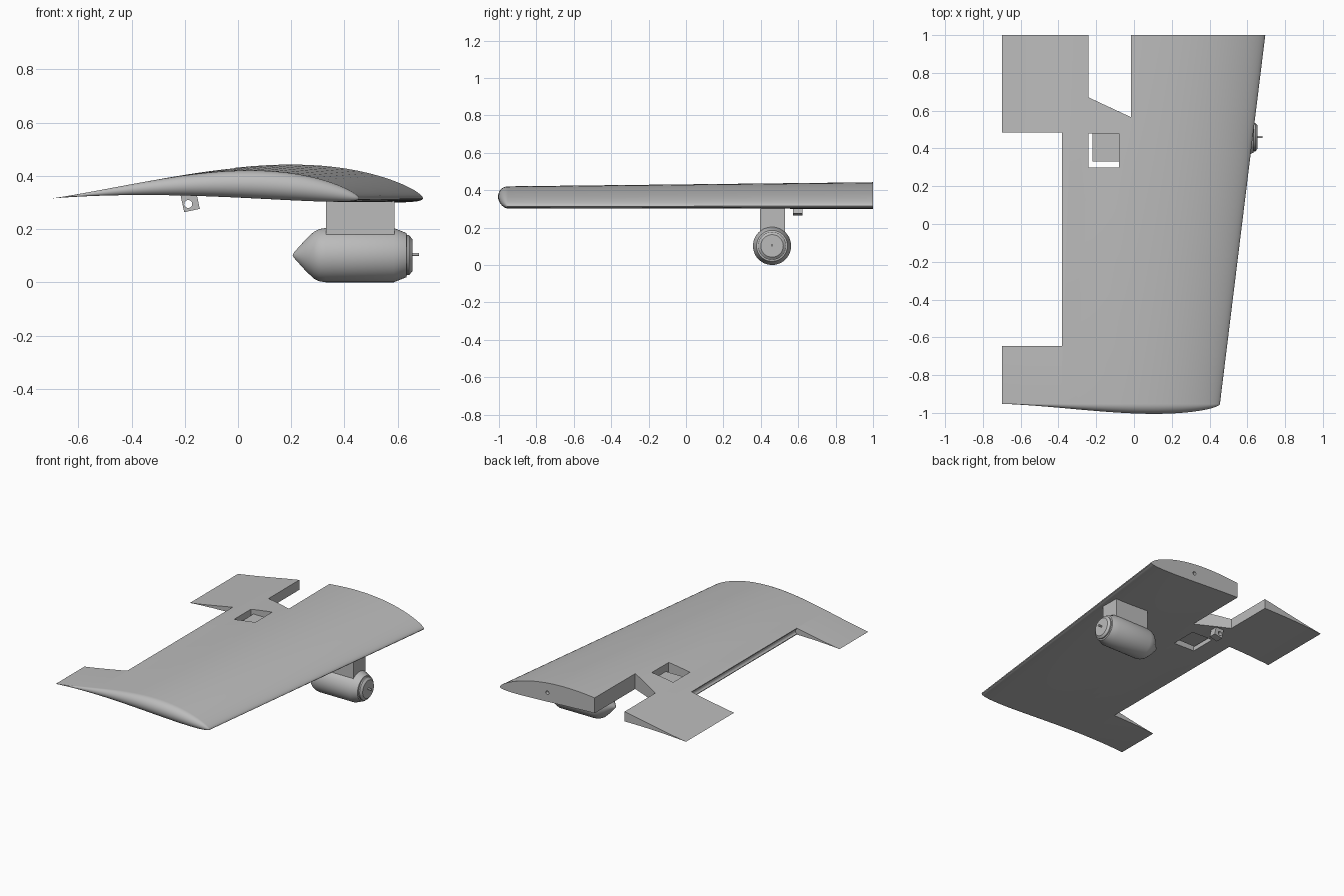
import bpy, bmesh, math
from mathutils import Matrix, Vector

cube = bpy.data.objects.get("Cube")
if cube:
    bpy.data.objects.remove(cube, do_unlink=True)

grey = bpy.data.materials.new("plain grey")
grey.use_nodes = True
grey.diffuse_color = (0.5, 0.5, 0.5, 1)
grey.node_tree.nodes["Principled BSDF"].inputs["Base Color"].default_value = (0.5, 0.5, 0.5, 1)


def finish(name, bm):
    bmesh.ops.recalc_face_normals(bm, faces=bm.faces)
    mesh = bpy.data.meshes.new(name)
    bm.to_mesh(mesh)
    bm.free()
    obj = bpy.data.objects.new(name, mesh)
    bpy.context.collection.objects.link(obj)
    mesh.materials.append(grey)
    return obj


def activate(obj):
    bpy.ops.object.select_all(action="DESELECT")
    obj.select_set(True)
    bpy.context.view_layer.objects.active = obj


def prism(name, outline, z0, z1):
    """Extrude an xy outline between two heights."""
    bm = bmesh.new()
    face = bm.faces.new([bm.verts.new((x, y, z0)) for x, y in outline])
    top = bmesh.ops.extrude_face_region(bm, geom=[face])["geom"]
    verts = [v for v in top if isinstance(v, bmesh.types.BMVert)]
    bmesh.ops.translate(bm, verts=verts, vec=(0, 0, z1 - z0))
    return finish(name, bm)


def box(name, x0, x1, y0, y1, z0, z1):
    return prism(name, [(x0, y0), (x1, y0), (x1, y1), (x0, y1)], z0, z1)


def rod(name, centre, direction, radius, length):
    bm = bmesh.new()
    turn = Vector((0, 0, 1)).rotation_difference(Vector(direction)).to_matrix().to_4x4()
    bmesh.ops.create_cone(bm, cap_ends=True, segments=24, radius1=radius, radius2=radius,
                          depth=length, matrix=Matrix.Translation(centre) @ turn)
    return finish(name, bm)


def cut(obj, *cutters):
    for cutter in cutters:
        activate(obj)
        mod = obj.modifiers.new("cut", "BOOLEAN")
        mod.operation, mod.solver, mod.object = "DIFFERENCE", "EXACT", cutter
        bpy.ops.object.modifier_apply(modifier=mod.name)
        bpy.data.objects.remove(cutter, do_unlink=True)


def smooth(obj, angle=30):
    activate(obj)
    bpy.ops.object.shade_smooth_by_angle(angle=math.radians(angle))


# Wing: cambered section, lofted from the root to a rounded tip
TRAIL, BASE, STEPS, ARCS = -0.7, 0.315, 40, 8
TIP_Y = -0.952


def poly(s, a, b, c, d):
    return a * math.sqrt(s) + b * s + c * s * s + d * s ** 3


def ring(bm, y, chord, bulge):
    """Closed section; bulge runs from 0 (full) to a quarter turn (closed edge)."""
    upper, lower = [], []
    for i in range(STEPS + 1):
        s = (1 - math.cos(math.pi * i / STEPS)) / 2
        hi = poly(s, 0.1, 0.3, -0.7, 0.3) * chord
        lo = poly(s, -0.08, 0.15, -0.02, -0.05) * chord
        mid, half = (hi + lo) / 2, (hi - lo) / 2
        x = TRAIL + chord * (1 - s)
        yy = y - half * math.sin(bulge)
        upper.append((x, yy, BASE + mid + half * math.cos(bulge)))
        lower.append((x, yy, BASE + mid - half * math.cos(bulge)))
    return [bm.verts.new(p) for p in upper + lower[-2:0:-1]]


bm = bmesh.new()
rings = [ring(bm, 1, 1.395, 0)]
rings += [ring(bm, TIP_Y, 1.155, math.pi / 2 * k / ARCS) for k in range(ARCS + 1)]
for a, b in zip(rings, rings[1:]):
    for i in range(len(a)):
        j = (i + 1) % len(a)
        bm.faces.new((a[i], a[j], b[j], b[i]))
bm.faces.new(rings[0])
bmesh.ops.remove_doubles(bm, verts=bm.verts, dist=1e-5)
wing = finish("wing", bm)

# Openings for the aileron, flap gap, servo bay and spar tube
cut(wing,
    box("aileron_cutter", -0.9, -0.38, -0.645, 0.485, 0.1, 0.6),
    prism("flap_cutter", [(-0.24, 1.2), (-0.24, 0.67), (-0.015, 0.565), (-0.015, 1.2)], 0.1, 0.6),
    box("servo_cutter", -0.24, -0.08, 0.3, 0.48, 0.1, 0.6),
    rod("hinge_groove_cutter", (-0.385, -0.08, 0.35), (0, 1, 0), 0.017, 1.129),
    rod("spar_cutter", (0.34, 1, 0.37), (0, 1, 0), 0.012, 0.3))
smooth(wing)

# Servo tray inside the bay
box("servo_tray", -0.22, -0.08, 0.33, 0.48, 0.34, 0.37)

# Control bracket under the bay
bracket = box("control_bracket", -0.03, 0.03, -0.025, 0.025, -0.025, 0.045)
bracket.data.transform(Matrix.Translation((-0.178, 0.598, 0.294)) @ Matrix.Rotation(math.radians(-12), 4, "Y"))
cut(bracket, rod("bracket_hole_cutter", (-0.187, 0.598, 0.294), (0, 1, 0), 0.015, 0.2))

# Pylon and engine pod
POD_Y, POD_Z = 0.46, 0.102
box("pylon", 0.33, 0.588, 0.395, 0.528, 0.17, 0.315)


def lathe(name, profile, segments=48):
    """Spin an (x, radius) profile about the pod axis."""
    bm = bmesh.new()
    verts = [bm.verts.new((x, POD_Y, POD_Z + r)) for x, r in profile]
    edges = [bm.edges.new(pair) for pair in zip(verts, verts[1:])]
    bmesh.ops.spin(bm, geom=verts + edges, cent=(0, POD_Y, POD_Z), axis=(1, 0, 0),
                   angle=math.tau, steps=segments)
    bmesh.ops.remove_doubles(bm, verts=bm.verts, dist=1e-5)
    return finish(name, bm)


pod = lathe("engine_pod", [(0.205, 0), (0.21, 0.01), (0.255, 0.06), (0.285, 0.088), (0.305, 0.098),
                           (0.33, 0.102), (0.585, 0.102), (0.632, 0.083), (0.636, 0.07), (0.636, 0)])
cut(pod, rod("pod_hole_cutter", (0.45, POD_Y + 0.06, POD_Z + 0.08), (0, 0.6, 0.8), 0.018, 0.08))
smooth(pod, 25)
hub = lathe("engine_hub", [(0.63, 0), (0.63, 0.075), (0.643, 0.075), (0.655, 0.06), (0.655, 0)])
smooth(hub, 25)
shaft = rod("engine_shaft", (0.662, POD_Y, POD_Z + 0.003), (1, 0, 0), 0.006, 0.036)
smooth(shaft)
